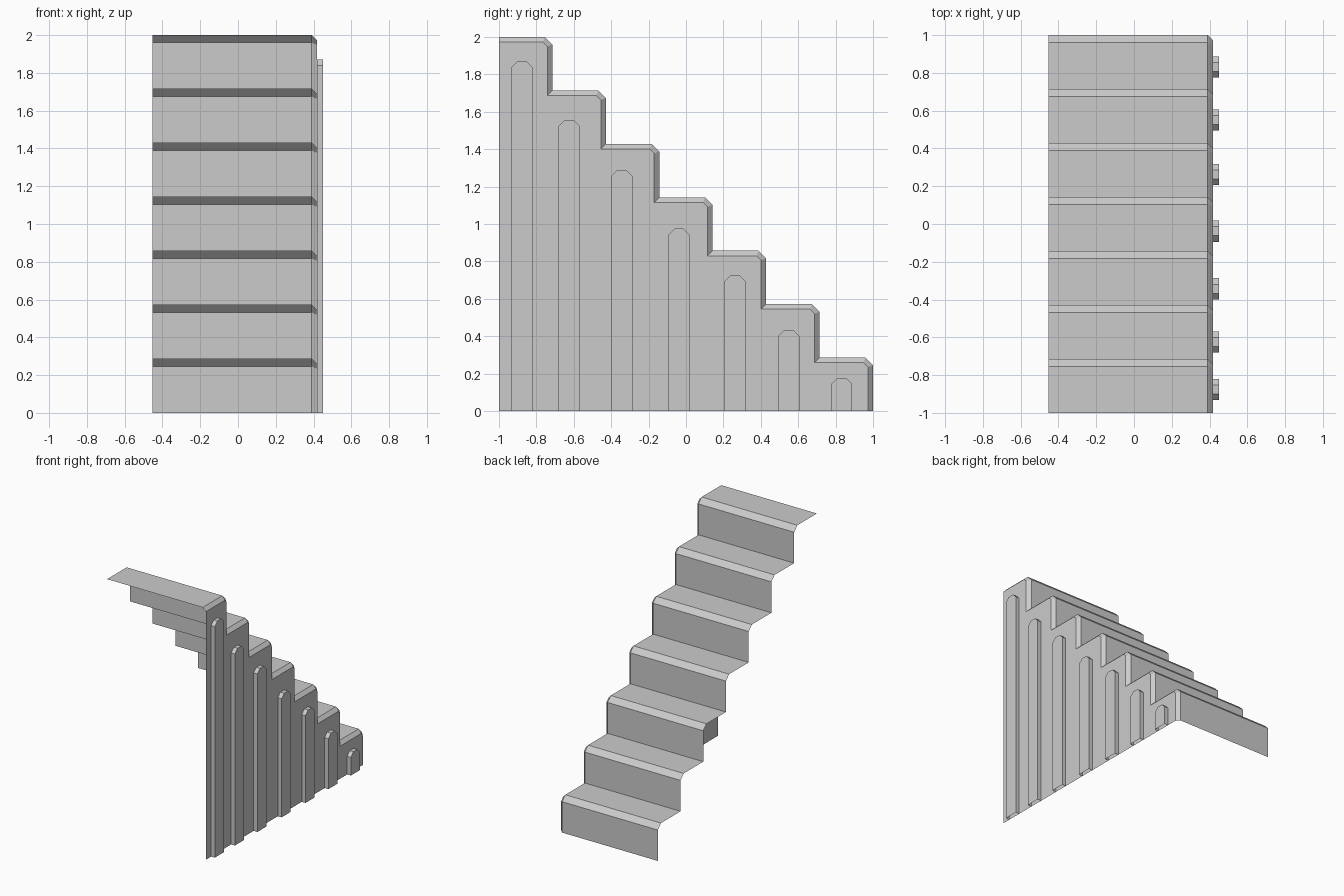
import bpy
import bmesh
import math

cube = bpy.data.objects.get("Cube")
if cube:
    bpy.data.objects.remove(cube, do_unlink=True)

STEPS = 7
RISE = 2 / STEPS
CHAMFER = 0.04
INSET = 0.027
X_OPEN, X_EDGE, X_WALL, X_RIB = -0.452, 0.39, 0.417, 0.45

grey = bpy.data.materials.new("plain grey")
grey.use_nodes = True
COLOUR = (0.6, 0.6, 0.6, 1)
grey.diffuse_color = COLOUR
grey.node_tree.nodes["Principled BSDF"].inputs["Base Color"].default_value = COLOUR


def step_profile(d):
    """Stair outline in (y, z), moved inward by d."""
    c = CHAMFER + d * (math.sqrt(2) - 1)
    pts = [(-1, 2 - d)]
    for i in range(STEPS):
        nose, top = -1 + RISE * (i + 1), 2 - RISE * i
        low = top - RISE - d if i < STEPS - 1 else 0
        pts += [(nose - c, top - d), (nose - d, top - c), (nose - d, low)]
    return pts


def ring(bm, x, profile):
    return [bm.verts.new((x, y, z)) for y, z in profile]


def bridge(bm, left, right):
    for i in range(len(left) - 1):
        bm.faces.new((left[i], right[i], right[i + 1], left[i + 1]))


def finish(bm, name):
    mesh = bpy.data.meshes.new(name)
    bm.to_mesh(mesh)
    bm.free()
    mesh.materials.append(grey)
    obj = bpy.data.objects.new(name, mesh)
    bpy.context.collection.objects.link(obj)


# Open sheet of treads, chamfered noses and risers
bm = bmesh.new()
outline = step_profile(0)
bridge(bm, ring(bm, X_OPEN, outline), ring(bm, X_EDGE, outline))
finish(bm, "stair_treads")

# Side wall with a bevelled border along the steps
bm = bmesh.new()
inner = ring(bm, X_WALL, step_profile(INSET))
bridge(bm, ring(bm, X_EDGE, outline), inner)
corner = bm.verts.new((X_WALL, -1, 0))
bm.faces.new([corner] + inner[::-1])
finish(bm, "side_wall")

# Raised ribs with clipped tops: centre y, top z
RIBS = [(-0.877, 1.87), (-0.625, 1.556), (-0.343, 1.289), (-0.038, 0.975),
        (0.262, 0.727), (0.55, 0.433), (0.832, 0.177)]
HALF, CLIP = 0.056, 0.032
for n, (y, top) in enumerate(RIBS, 1):
    arch = [(y - HALF, 0), (y - HALF, top - CLIP), (y - HALF + CLIP, top),
            (y + HALF - CLIP, top), (y + HALF, top - CLIP), (y + HALF, 0)]
    bm = bmesh.new()
    face_ring = ring(bm, X_RIB, arch)
    bridge(bm, ring(bm, X_WALL, arch), face_ring)
    bm.faces.new(face_ring[::-1])
    finish(bm, f"wall_rib_{n}")
